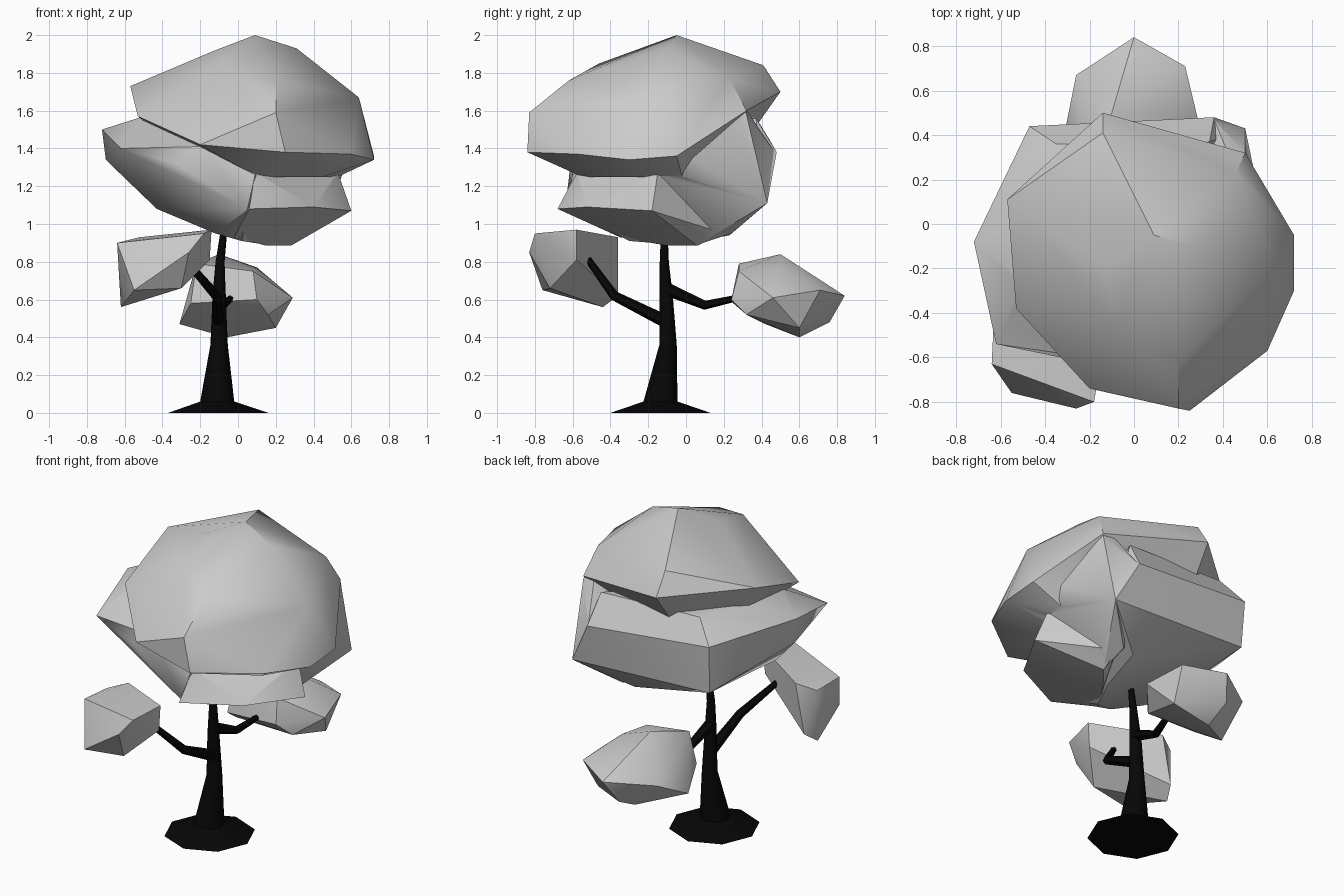
import bpy, bmesh, math
from mathutils import Vector

if "Cube" in bpy.data.objects:
    bpy.data.objects.remove(bpy.data.objects["Cube"])

bark = bpy.data.materials.new("bark")
bark.diffuse_color = (0.002, 0.002, 0.002, 1)
bark.use_nodes = True
bark.node_tree.nodes["Principled BSDF"].inputs["Base Color"].default_value = bark.diffuse_color


def shade(ob, angle):
    bpy.ops.object.select_all(action='DESELECT')
    ob.select_set(True)
    bpy.context.view_layer.objects.active = ob
    bpy.ops.object.shade_smooth_by_angle(angle=math.radians(angle))


def finish(name, bm, angle, mat=None):
    bmesh.ops.recalc_face_normals(bm, faces=bm.faces)
    me = bpy.data.meshes.new(name)
    bm.to_mesh(me)
    bm.free()
    ob = bpy.data.objects.new(name, me)
    bpy.context.collection.objects.link(ob)
    if mat:
        me.materials.append(mat)
    shade(ob, angle)
    return ob


def limb(name, path, sides, flat=False):
    """Tapered tube through (x, y, z, radius) stations."""
    bm = bmesh.new()
    pts = [Vector(p[:3]) for p in path]
    rings = []
    for i, p in enumerate(pts):
        d = pts[min(i + 1, len(pts) - 1)] - pts[max(i - 1, 0)]
        d = Vector((0, 0, 1)) if flat else d.normalized()
        u = d.cross(Vector((1, 0, 0))).normalized()
        v = d.cross(u)
        rings.append([bm.verts.new(p + path[i][3] * (u * math.cos(a) + v * math.sin(a)))
                      for a in (2 * math.pi * k / sides for k in range(sides))])
    for a, b in zip(rings, rings[1:]):
        for k in range(sides):
            n = (k + 1) % sides
            bm.faces.new((a[k], a[n], b[n], b[k]))
    bm.faces.new(rings[0])
    bm.faces.new(rings[-1])
    return finish(name, bm, 46, bark)


def foliage(name, corners):
    """Faceted leaf mass: convex hull around a few corner points."""
    bm = bmesh.new()
    for c in corners:
        bm.verts.new(c)
    res = bmesh.ops.convex_hull(bm, input=bm.verts)
    junk = set(res["geom_interior"]) | set(res["geom_unused"])
    bmesh.ops.delete(bm, geom=[g for g in junk if isinstance(g, bmesh.types.BMVert)],
                     context='VERTS')
    return finish(name, bm, 35)


# trunk with flared root
limb("trunk", [(-.105, -.135, 0, .265), (-.11, -.135, .06, .09), (-.10, -.095, .36, .046),
               (-.10, -.105, .62, .035), (-.095, -.115, .80, .024), (-.07, -.115, 1.0, .016)],
     8, flat=True)

# branches
limb("front_branch", [(-.10, -.10, .48, .035), (-.115, -.38, .62, .026), (-.33, -.56, .87, .016)], 6)
limb("back_branch", [(-.10, -.10, .655, .035), (-.08, .10, .57, .024), (-.03, .30, .615, .016)], 6)

# main crown: upper mass
crown = foliage("crown", [
    (.09, -.05, 2.0), (.31, -.11, 1.93), (-.12, -.19, 1.92), (-.14, .41, 1.84),
    (-.14, .50, 1.70), (.46, .23, 1.77), (.50, .32, 1.60), (-.57, .11, 1.73),
    (-.53, -.38, 1.57), (-.08, -.46, 1.85), (.20, -.62, 1.76), (-.20, -.74, 1.42),
    (.20, -.83, 1.59), (.25, -.84, 1.38), (.64, -.20, 1.67), (.60, -.57, 1.37),
    (.72, -.30, 1.34), (.72, -.05, 1.36), (.53, -.02, 1.25), (.10, -.55, 1.25),
    (.45, -.40, 1.25), (-.42, 0, 1.48), (-.15, .38, 1.53)])

# main crown: lower left and rear mass
lower = foliage("lower_crown", [
    (-.72, -.08, 1.50), (-.70, -.10, 1.34), (-.62, -.54, 1.40), (-.50, -.25, 1.57),
    (-.47, .44, 1.45), (-.46, .42, 1.15), (-.43, -.30, 1.08), (-.33, -.60, 1.32),
    (.09, -.60, 1.26), (-.20, -.60, 1.41), (.05, -.64, 1.08), (-.12, -.35, .95),
    (.02, -.30, .91), (.15, -.05, .89), (.50, .43, 1.11), (.36, .48, 1.38),
    (.20, .23, .94), (.34, .37, 1.56), (-.35, .36, 1.58)])

# main crown: right flank
right = foliage("right_crown", [
    (.31, -.11, 1.88), (.46, .23, 1.74), (.50, .32, 1.58), (.36, .47, 1.38),
    (.50, .43, 1.11), (.28, .24, .95), (.60, -.05, 1.40), (.60, -.30, 1.40),
    (.28, .06, .89), (0, 0, 1.2)])

# main crown: lower front mass
front = foliage("front_crown", [
    (.60, -.18, 1.07), (.53, -.15, 1.27), (.09, -.58, 1.27), (.06, -.68, 1.08),
    (.40, -.52, 1.09), (-.02, -.35, .93), (.28, .06, .885), (.15, -.10, .885),
    (.30, .20, .95), (.30, 0, 1.27)])

# merge the crown masses into one skin
for other in (lower, right, front):
    mod = crown.modifiers.new("merge", 'BOOLEAN')
    mod.operation = 'UNION'
    mod.solver = 'EXACT'
    mod.object = other
    bpy.context.view_layer.objects.active = crown
    while crown.modifiers[0] != mod:
        bpy.ops.object.modifier_apply(modifier=crown.modifiers[0].name)
    bpy.ops.object.modifier_apply(modifier=mod.name)
    bpy.data.objects.remove(other)
shade(crown, 38)

# low rear clump
foliage("back_clump", [
    (0, .84, .62), (.23, .71, .65), (.29, .46, .61), (.20, .60, .45), (-.06, .60, .40),
    (-.06, .76, .48), (-.26, .67, .60), (-.31, .42, .47), (-.10, .50, .84), (.10, .50, .77),
    (.08, .28, .75), (-.22, .28, .79), (-.25, .25, .58), (.10, .24, .60), (.16, .32, .52)])

# low front clump
foliage("front_clump", [
    (-.64, -.63, .90), (-.63, -.42, .89), (-.62, -.44, .56), (-.55, -.76, .65),
    (-.26, -.83, .85), (-.18, -.80, .95), (-.14, -.58, .97), (-.15, -.58, .81),
    (-.30, -.72, .66), (-.58, -.36, .62), (-.52, -.36, .93)])
